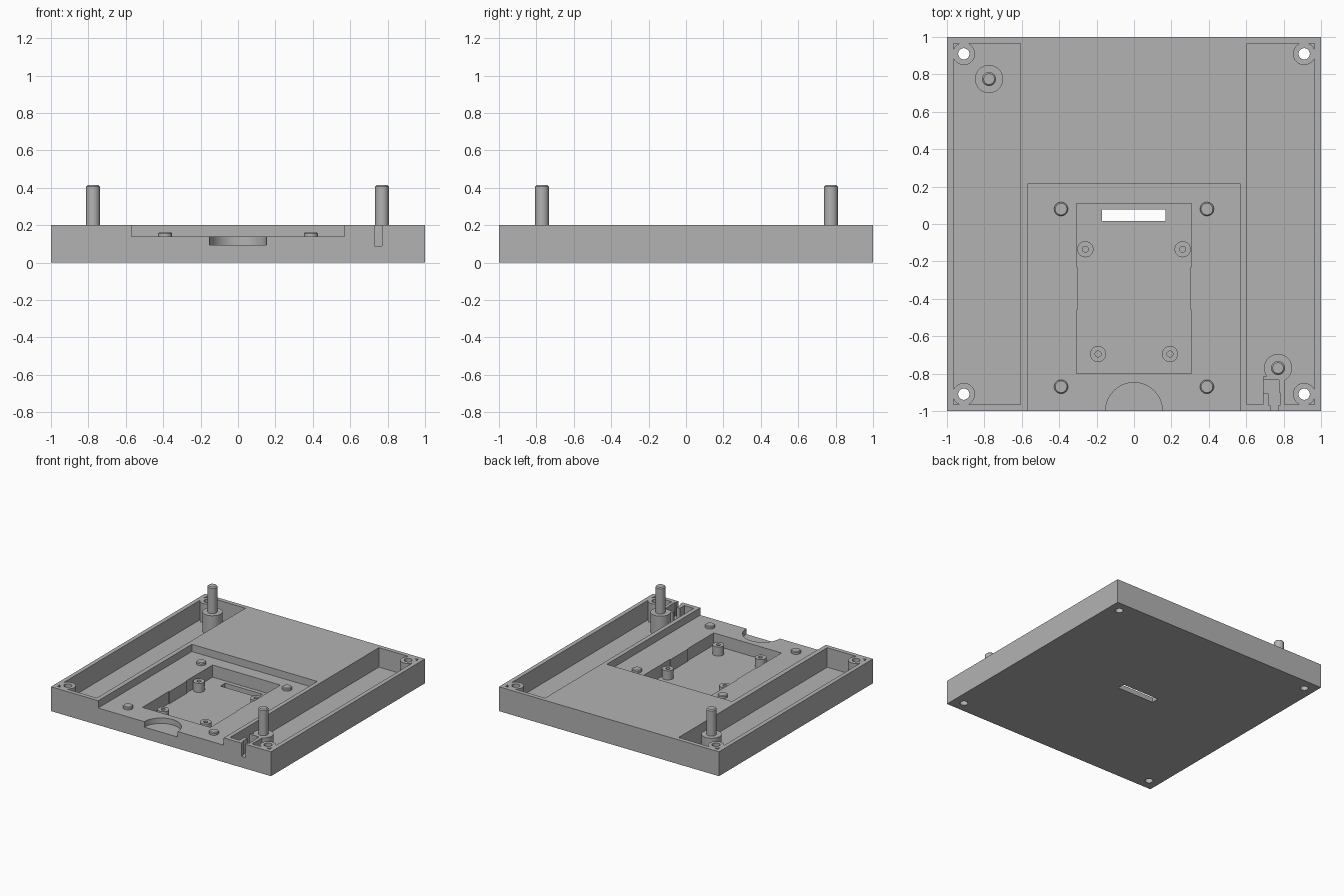
import bpy
from mathutils import Vector

old = bpy.data.objects.get("Cube")
if old:
    bpy.data.objects.remove(old, do_unlink=True)

# One plain grey
grey = bpy.data.materials.new("light grey")
grey.use_nodes = True
colour = (0.45, 0.45, 0.45, 1)
grey.diffuse_color = colour
grey.node_tree.nodes["Principled BSDF"].inputs["Base Color"].default_value = colour


def finish(ob, name):
    ob.name = name
    ob.data.materials.clear()
    ob.data.materials.append(grey)
    return ob


def box(name, x0, x1, y0, y1, z0, z1):
    lo, hi = Vector((x0, y0, z0)), Vector((x1, y1, z1))
    bpy.ops.mesh.primitive_cube_add(size=1, location=(lo + hi) / 2)
    ob = bpy.context.object
    ob.scale = hi - lo
    bpy.ops.object.transform_apply(location=True, rotation=False, scale=True)
    return finish(ob, name)


def rod(name, x, y, r, z0, z1, sides=40):
    bpy.ops.mesh.primitive_cylinder_add(
        vertices=sides, radius=r, depth=z1 - z0, location=(x, y, (z0 + z1) / 2))
    return finish(bpy.context.object, name)


def combine(target, other, operation):
    mod = target.modifiers.new(operation, "BOOLEAN")
    mod.operation = operation
    mod.solver = "EXACT"
    mod.object = other
    bpy.context.view_layer.objects.active = target
    bpy.ops.object.modifier_apply(modifier=mod.name)
    bpy.data.objects.remove(other, do_unlink=True)


def cut(target, other):
    combine(target, other, "DIFFERENCE")


def add(target, other):
    combine(target, other, "UNION")


def smooth(ob):
    bpy.ops.object.select_all(action="DESELECT")
    ob.select_set(True)
    bpy.context.view_layer.objects.active = ob
    bpy.ops.object.shade_smooth_by_angle()


def peg(name, x, y, r, z0, z1, chamfer):
    ob = rod(name, x, y, r, z0, z1)
    mod = ob.modifiers.new("chamfer", "BEVEL")
    mod.width = chamfer
    mod.segments = 1
    mod.limit_method = "ANGLE"
    mod.angle_limit = 1
    bpy.context.view_layer.objects.active = ob
    bpy.ops.object.modifier_apply(modifier=mod.name)
    smooth(ob)


TOP, FLOOR, DECK = 0.2, 0.04, 0.14
ABOVE = 0.3
base = box("base_plate", -1, 1, -1, 1, 0, TOP)

# Side channels, stepped centre pocket and front finger notch
cut(base, box("left_channel", 0.605, 0.965, -0.965, 0.965, FLOOR, ABOVE))
cut(base, box("right_channel", -0.965, -0.608, -0.965, 0.965, FLOOR, ABOVE))
cut(base, box("deck_pocket", -0.57, 0.57, -1.1, 0.215, DECK, ABOVE))
cut(base, box("inner_pocket", -0.308, 0.308, -0.8, 0.11, FLOOR, ABOVE))
cut(base, rod("finger_notch", 0, -1, 0.152, 0.095, ABOVE, 64))
cut(base, box("floor_slot", -0.17, 0.168, 0.015, 0.077, -0.1, 0.1))

# Shallow ribs on the inner pocket walls
for s in (-1, 1):
    xs = sorted((s * 0.302, s * 0.33))
    add(base, box("rib", xs[0], xs[1], -0.46, -0.23, FLOOR - 0.01, DECK))

# Corner screw bosses with through holes
for sx in (-1, 1):
    for sy in (-1, 1):
        add(base, rod("corner_boss", sx * 0.91, sy * 0.91, 0.06, 0.02, TOP))
        cut(base, rod("screw_hole", sx * 0.91, sy * 0.91, 0.03, -0.1, ABOVE, 32))

# Post bosses and the cable clamp block with its zigzag slot
posts = (("right_post", -0.775, 0.775), ("left_post", 0.77, -0.77))
for name, x, y in posts:
    add(base, rod("post_boss", x, y, 0.075, 0.02, TOP))
add(base, box("clamp_block", 0.69, 0.805, -0.98, -0.815, 0.02, TOP))
cut(base, box("slot_inner", 0.68, 0.775, -0.905, -0.835, 0.09, ABOVE))
cut(base, box("slot_middle", 0.72, 0.78, -0.97, -0.9, 0.09, ABOVE))
cut(base, box("slot_front", 0.73, 0.77, -1.1, -0.96, 0.09, ABOVE))

# Standoffs in the inner pocket
for x, y in ((0.26, -0.135), (0.192, -0.695)):
    for s in (-1, 1):
        add(base, rod("standoff", s * x, y, 0.043, 0.02, 0.115))
        cut(base, rod("standoff_hole", s * x, y, 0.016, 0.06, ABOVE, 24))
smooth(base)

# Tall posts and low locating pegs
for name, x, y in posts:
    peg(name, x, y, 0.037, TOP - 0.02, 0.415, 0.008)
for y, end in ((0.08, "back"), (-0.87, "front")):
    for s, side in ((1, "left"), (-1, "right")):
        peg(f"{end}_{side}_peg", s * 0.39, y, 0.037, DECK - 0.02, 0.162, 0.006)
